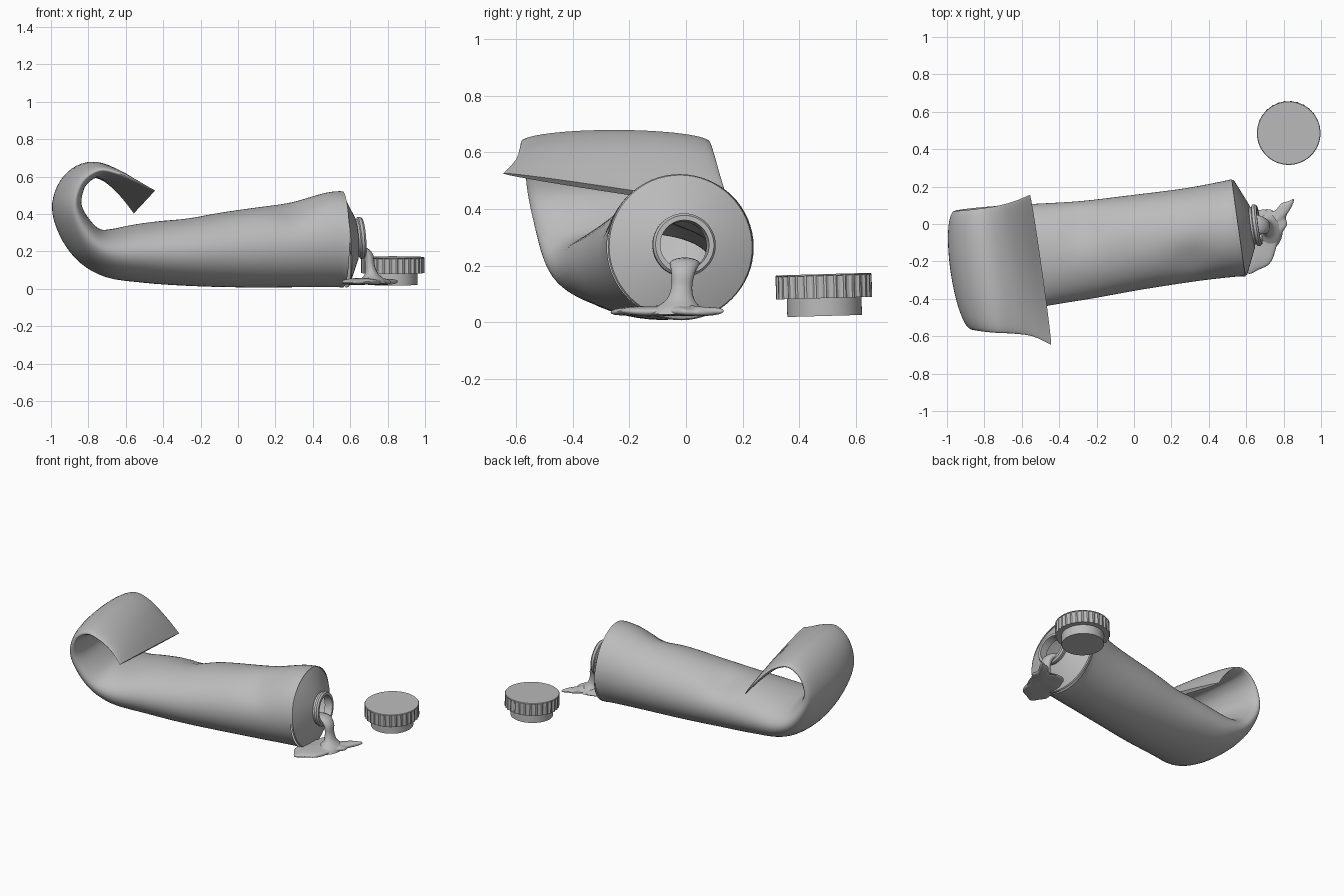
import bpy, bmesh, math
from mathutils import Vector, Matrix

if "Cube" in bpy.data.objects:
    bpy.data.objects.remove(bpy.data.objects["Cube"], do_unlink=True)

grey = bpy.data.materials.new("plain grey")
grey.use_nodes = True
grey.diffuse_color = (0.5, 0.5, 0.5, 1)
grey.node_tree.nodes["Principled BSDF"].inputs["Base Color"].default_value = (0.5, 0.5, 0.5, 1)


def finish(name, bm, angle=35, subsurf=0):
    """Turn a bmesh into a smooth shaded object."""
    bmesh.ops.recalc_face_normals(bm, faces=bm.faces)
    me = bpy.data.meshes.new(name)
    bm.to_mesh(me)
    bm.free()
    me.materials.append(grey)
    ob = bpy.data.objects.new(name, me)
    bpy.context.collection.objects.link(ob)
    bpy.ops.object.select_all(action='DESELECT')
    ob.select_set(True)
    bpy.context.view_layer.objects.active = ob
    bpy.ops.object.shade_smooth_by_angle(angle=math.radians(angle))
    if subsurf:
        mod = ob.modifiers.new("smooth", 'SUBSURF')
        mod.levels = mod.render_levels = subsurf
    return ob


def bridge(bm, rings):
    for a, b in zip(rings, rings[1:]):
        n = len(a)
        for i in range(n):
            bm.faces.new((a[i], a[(i + 1) % n], b[(i + 1) % n], b[i]))


def spline(stations, steps):
    """Catmull-Rom interpolation of every value in the stations."""
    p = [stations[0]] + stations + [stations[-1]]
    out = []
    for k in range(1, len(p) - 2):
        for s in range(steps):
            t = s / steps
            out.append([0.5 * (2 * b + (c - a) * t + (2 * a - 5 * b + 4 * c - d) * t * t
                               + (3 * b - a - 3 * c + d) * t ** 3)
                        for a, b, c, d in zip(*p[k - 1:k + 3])])
    return out + [list(stations[-1])]


def loft(name, stations, yaw, seg, steps, cap_start=False, dent=None):
    """Elliptical sections (x, y, z, half width, half thickness, roll) along a path."""
    axis = Vector((math.cos(yaw), math.sin(yaw), 0))
    side = Vector((-math.sin(yaw), math.cos(yaw), 0))
    path = spline(stations, steps)
    bm = bmesh.new()
    rings = []
    for i, (x, y, z, hw, ht, roll) in enumerate(path):
        a, b = path[max(i - 1, 0)], path[min(i + 1, len(path) - 1)]
        t = Vector((b[0] - a[0], b[2] - a[2])).normalized()
        normal = axis * t.y - Vector((0, 0, 1)) * t.x
        ring = []
        for k in range(seg):
            u = 2 * math.pi * k / seg
            lat = hw * math.cos(u)
            co = Vector((x, y, z)) + side * lat + normal * ht * math.sin(u)
            co.z -= roll * lat
            if dent:
                co += dent(co)
            ring.append(bm.verts.new(co))
        rings.append(ring)
    bridge(bm, rings)
    bm.faces.new(rings[-1])
    if cap_start:
        bm.faces.new(rings[0])
    return finish(name, bm, 50)


def lathe(name, profile, seg, matrix, ribs=()):
    """Spin (radius, height) points; rings listed in ribs get a fluted edge."""
    bm = bmesh.new()
    rings = []
    for j, (r, h) in enumerate(profile):
        ring = []
        for k in range(seg):
            u = 2 * math.pi * k / seg
            rr = r - (0.006 if j in ribs and k % 4 > 1 else 0)
            ring.append(bm.verts.new(matrix @ Vector((rr * math.cos(u), rr * math.sin(u), h))))
        rings.append(ring)
    bridge(bm, rings)
    return bm, rings


YAW = 0.14


# Squeezed tube body, curling up and over at the flattened tail
def squeeze(co):
    """Soft finger dents on the upper and front sides."""
    d1 = math.exp(-((co.x - 0.3) / 0.1) ** 2 - ((co.y + 0.2) / 0.1) ** 2)
    d2 = math.exp(-((co.x + 0.28) / 0.09) ** 2 - ((co.y - 0.0) / 0.12) ** 2)
    top = min(max((co.z - 0.2) / 0.15, 0), 1)
    return Vector((0, 0, -0.025 * top * (d1 + d2)))


body = [
    (0.56, -0.02, 0.265, 0.262, 0.257, 0),
    (0.50, -0.028, 0.262, 0.257, 0.254, 0),
    (0.30, -0.058, 0.236, 0.250, 0.228, 0),
    (0.00, -0.10, 0.214, 0.254, 0.206, 0),
    (-0.25, -0.137, 0.199, 0.262, 0.184, 0),
    (-0.50, -0.165, 0.192, 0.275, 0.160, 0),
    (-0.68, -0.19, 0.192, 0.290, 0.132, 0),
    (-0.80, -0.21, 0.240, 0.300, 0.100, 0),
    (-0.885, -0.23, 0.350, 0.310, 0.080, 0),
    (-0.915, -0.245, 0.460, 0.318, 0.065, 0),
    (-0.875, -0.25, 0.575, 0.325, 0.052, 0),
    (-0.785, -0.25, 0.635, 0.335, 0.045, 0),
    (-0.685, -0.245, 0.610, 0.345, 0.036, 0.02),
    (-0.590, -0.24, 0.545, 0.365, 0.026, 0.08),
    (-0.500, -0.245, 0.465, 0.405, 0.012, 0.15),
]
loft("tube_body", body, YAW, 64, 5, dent=squeeze)

# Conical shoulder with the open neck
frame = (Matrix.Translation((0.56, -0.02, 0.265)) @ Matrix.Rotation(YAW, 4, 'Z')
         @ Matrix.Rotation(math.pi / 2 - 0.08, 4, 'Y'))
bm, rings = lathe("shoulder", [(0.259, 0), (0.255, 0.008), (0.118, 0.07), (0.102, 0.072),
                               (0.102, 0.083), (0.112, 0.088), (0.112, 0.102), (0.104, 0.112),
                               (0.087, 0.112), (0.085, 0.06)], 64, frame)
finish("shoulder_and_neck", bm, 30)

# Paste running out of the mouth
stream = [
    (0.60, -0.005, 0.205, 0.055, 0.020, 0),
    (0.665, -0.005, 0.205, 0.052, 0.022, 0),
    (0.698, -0.01, 0.175, 0.042, 0.026, 0),
    (0.705, -0.015, 0.125, 0.037, 0.026, 0),
    (0.712, -0.02, 0.080, 0.050, 0.036, 0),
    (0.715, -0.03, 0.045, 0.090, 0.070, 0),
    (0.715, -0.03, 0.030, 0.110, 0.080, 0),
]
loft("paste_stream", stream, 0.05, 24, 4, cap_start=True)

# Splashed puddle with uneven fingers
outline = [(0.61, -0.28), (0.66, -0.24), (0.72, -0.225), (0.75, -0.17), (0.765, -0.09),
           (0.80, -0.03), (0.825, 0.00), (0.80, 0.035), (0.84, 0.08), (0.862, 0.145),
           (0.825, 0.115), (0.785, 0.115), (0.765, 0.075), (0.725, 0.055), (0.70, 0.08),
           (0.66, 0.07), (0.61, 0.065), (0.60, -0.02), (0.53, -0.06), (0.575, -0.12),
           (0.545, -0.18), (0.59, -0.22)]
mid = Vector((0.695, -0.05))
bm = bmesh.new()
rings = []
for scale, z in ((0.6, 0.022), (0.97, 0.025), (1.04, 0.038), (0.95, 0.050), (0.6, 0.056), (0.25, 0.060)):
    ring = []
    for p in outline:
        q = mid + (Vector(p) - mid) * scale
        ring.append(bm.verts.new((q.x, q.y, z + 0.004 * math.sin(20 * q.x + 30 * q.y))))
    rings.append(ring)
bridge(bm, rings)
bm.faces.new(rings[0])
bm.faces.new(rings[-1])
finish("paste_puddle", bm, 80, subsurf=2)

# Screw cap with fluted rim and narrower collar, tipped slightly
tilt = Matrix.Translation((0.827, 0.49, 0.022)) @ Matrix.Rotation(0.028, 4, 'X')
bm, rings = lathe("cap", [(0.122, 0.0), (0.132, 0.0), (0.132, 0.063), (0.170, 0.063),
                          (0.170, 0.142), (0.170, 0.144), (0.167, 0.148)], 120, tilt, ribs=(3, 4))
bm.faces.new(rings[0])
bm.faces.new(rings[-1])
finish("screw_cap", bm, 25)
